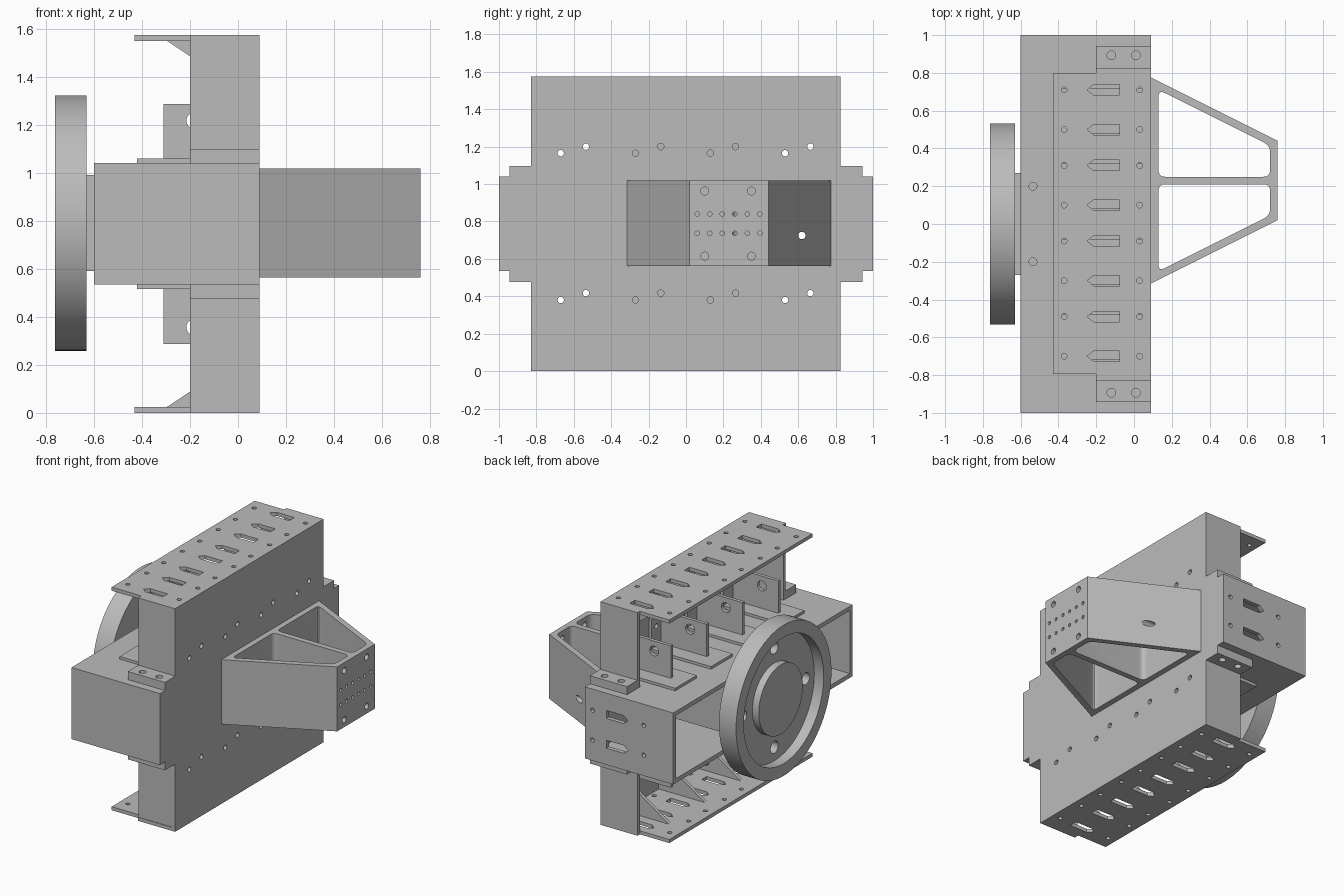
import bpy, bmesh, math
from mathutils import Vector

if "Cube" in bpy.data.objects:
    bpy.data.objects.remove(bpy.data.objects["Cube"])

grey = bpy.data.materials.new("plain grey")
grey.use_nodes = True
colour = (0.5, 0.5, 0.5, 1)
grey.diffuse_color = colour
grey.node_tree.nodes["Principled BSDF"].inputs["Base Color"].default_value = colour

T = 0.025            # sheet thickness
MID = 0.787          # mid height
BACK = 0.09          # outer face of the main plate
RIBS = (-0.6, -0.2, 0.2, 0.6)


def rect(a, b, c, d):
    return [(a, c), (b, c), (b, d), (a, d)]


def circle(u, v, r, n=20):
    return [(u + r * math.cos(2 * math.pi * i / n), v + r * math.sin(2 * math.pi * i / n))
            for i in range(n)]


def slot(u, v):
    # pointed slot, tip towards -u
    return [(u + 0.085, v - 0.028), (u + 0.085, v + 0.028), (u - 0.05, v + 0.028),
            (u - 0.085, v), (u - 0.05, v - 0.028)]


def rounded(points, r, steps=5):
    out = []
    for i, p in enumerate(points):
        p = Vector(p)
        a = p + (Vector(points[i - 1]) - p).normalized() * r
        b = p + (Vector(points[(i + 1) % len(points)]) - p).normalized() * r
        for k in range(steps + 1):
            t = k / steps
            out.append(tuple(a * (1 - t) ** 2 + p * 2 * t * (1 - t) + b * t * t))
    return out


def prism(bm, points, axis, lo, hi):
    place = {"x": lambda u, v, w: (w, u, v),
             "y": lambda u, v, w: (u, w, v),
             "z": lambda u, v, w: (u, v, w)}[axis]
    base = [bm.verts.new(place(u, v, lo)) for u, v in points]
    top = [bm.verts.new(place(u, v, hi)) for u, v in points]
    faces = [bm.faces.new(base), bm.faces.new(top)]
    n = len(points)
    for i in range(n):
        j = (i + 1) % n
        faces.append(bm.faces.new((base[i], base[j], top[j], top[i])))
    bmesh.ops.recalc_face_normals(bm, faces=faces)


def mesh_object(name, prisms):
    bm = bmesh.new()
    for p in prisms:
        prism(bm, *p)
    mesh = bpy.data.meshes.new(name)
    bm.to_mesh(mesh)
    bm.free()
    ob = bpy.data.objects.new(name, mesh)
    bpy.context.collection.objects.link(ob)
    return ob


def part(name, points, axis, lo, hi, cuts=()):
    ob = mesh_object(name, [(points, axis, lo, hi)])
    ob.data.materials.append(grey)
    bpy.ops.object.select_all(action="DESELECT")
    bpy.context.view_layer.objects.active = ob
    ob.select_set(True)
    if cuts:
        cutter = mesh_object("cutter", cuts)
        mod = ob.modifiers.new("holes", "BOOLEAN")
        mod.operation = "DIFFERENCE"
        mod.solver = "EXACT"
        mod.object = cutter
        bpy.ops.object.modifier_apply(modifier=mod.name)
        bpy.data.objects.remove(cutter)
    bpy.ops.object.shade_smooth_by_angle(angle=math.radians(30))
    return ob


# Main plate with its screw holes
screws = [(circle(y + dy, z, 0.017), "x", -0.1, 0.2)
          for y in RIBS
          for dy, z in ((-0.07, 1.165), (0.065, 1.2), (-0.07, 0.38), (0.065, 0.417))]
sight = (circle(0.62, 0.725, 0.02), "x", -0.1, 0.65)
part("main_plate", rect(-0.83, 0.825, 0, 1.574), "x", BACK - T, BACK, screws + [sight])

# Upper and lower halves: flanges, ends, tabs, ribs and brackets
for s, half in ((1, "top"), (-1, "bottom")):
    def span(a, b):
        # heights measured from the middle
        return sorted((MID + s * a, MID + s * b))

    outline = [(BACK, -0.83), (BACK, 0.825), (-0.2, 0.825), (-0.2, 0.8),
               (-0.43, 0.8), (-0.43, -0.795), (-0.2, -0.795), (-0.2, -0.83)]
    lo, hi = span(0.787 - T, 0.787)
    cuts = []
    for y in (0.71, 0.5, 0.31, 0.1, -0.09, -0.3, -0.49, -0.7):
        cuts.append((slot(-0.163, y), "z", lo - 0.1, hi + 0.1))
        cuts += [(circle(x, y, 0.015), "z", lo - 0.1, hi + 0.1) for x in (-0.37, 0.03)]
    part(half + "_flange", outline, "z", lo, hi, cuts)

    for side, name in ((1, "rear"), (-1, "front")):
        ya, yb = sorted((side * 0.826, side * (0.826 - T)))
        part(f"{half}_{name}_end_plate", rect(-0.2, BACK, *span(0.25, 0.787)), "y", ya, yb)
        ya, yb = sorted((side * 0.82, side * 0.943))
        lo, hi = span(0.252, 0.31)
        bolts = [(circle(x, side * 0.893, 0.023), "z", 0, 2) for x in (-0.12, 0.01)]
        part(f"{half}_{name}_tab", rect(-0.2, BACK, ya, yb), "z", lo, hi, bolts)

    for i, y in enumerate(RIBS, 1):
        # triangular gusset under the flange
        zf, zt = MID + s * 0.765, MID + s * 0.52
        part(f"{half}_gusset_{i}", [(0.07, zf), (-0.3, zf), (0.07, zt)],
             "y", y - 0.012, y + 0.012)
        # pierced web standing on the beam, with foot and back pad
        hole = (circle(-0.18, MID + s * 0.43, 0.035), "y", y - 0.1, y + 0.1)
        part(f"{half}_web_{i}", rect(-0.31, 0.07, *span(0.25, 0.5)),
             "y", y - 0.012, y + 0.012, [hole])
        part(f"{half}_foot_{i}", rect(-0.42, 0.07, y - 0.12, y + 0.12), "z", *span(0.25, 0.272))
        part(f"{half}_pad_{i}", rect(y - 0.12, y + 0.12, *span(0.25, 0.48)),
             "x", 0.045, 0.068, screws)

# Cross beam, open on the wheel side
W = 0.03
end_cuts = [(rect(-0.6 - W, BACK - W, -1 + W, 1 - W), "z", 0.535 + W, 1.04 - W)]
for z in (0.68, 0.89):
    end_cuts.append((slot(-0.163, z), "y", 0.985 - W / 2, 1.1))
    end_cuts += [(circle(x, z, 0.015), "y", 0.985 - W / 2, 1.1) for x in (-0.37, 0.03)]
beam = part("cross_beam", rect(-0.6, BACK, -1, 1), "z", 0.535, 1.04, end_cuts[:1])


def drill(ob, cuts):
    cutter = mesh_object("cutter", cuts)
    bpy.context.view_layer.objects.active = ob
    mod = ob.modifiers.new("holes", "BOOLEAN")
    mod.object = cutter
    mod.solver = "EXACT"
    bpy.ops.object.modifier_apply(modifier=mod.name)
    bpy.data.objects.remove(cutter)


top_holes = [(circle(-0.535, y, 0.021), "z", 0.95, 1.1) for y in (-0.2, 0.2)]
drill(beam, end_cuts[1:] + top_holes + [sight])

# Drive housing behind the wheel
part("drive_housing", rect(-0.27, 0.27, 0.59, 0.99), "x", -0.635, 0.06)

# Wheel: dished disc with four holes and a raised hub
CZ = 0.79
wheel_cuts = [(circle(0, CZ, 0.445, 96), "x", -0.9, -0.69)]
wheel = part("wheel", circle(0, CZ, 0.532, 96), "x", -0.763, -0.63, wheel_cuts)
drill(wheel, [(circle(0.35 * math.cos(a), CZ + 0.35 * math.sin(a), 0.042), "x", -0.8, -0.5)
              for a in (0, math.pi / 2, math.pi, 3 * math.pi / 2)])
part("wheel_hub", circle(0, CZ, 0.245, 64), "x", -0.74, -0.66)

# Side bracket: tapered frame with two rounded pockets
frame = [(BACK, 0.775), (0.76, 0.44), (0.76, 0.02), (BACK, -0.315)]
pockets = [[(0.13, 0.71), (0.72, 0.415), (0.72, 0.25), (0.13, 0.25)],
           [(0.13, 0.21), (0.72, 0.21), (0.72, 0.045), (0.13, -0.25)]]
bracket = part("side_bracket", frame, "z", 0.563, 1.018,
               [(rounded(p, 0.035), "z", 0.4, 1.2) for p in pockets])
face_holes = [(circle(y, z, 0.021), "x", 0.68, 0.9) for y in (0.1, 0.35) for z in (0.615, 0.963)]
face_holes += [(circle(0.06 + 0.067 * i, z, 0.012, 12), "x", 0.68, 0.9)
               for i in range(6) for z in (0.737, 0.84)]
drill(bracket, face_holes + [sight])
